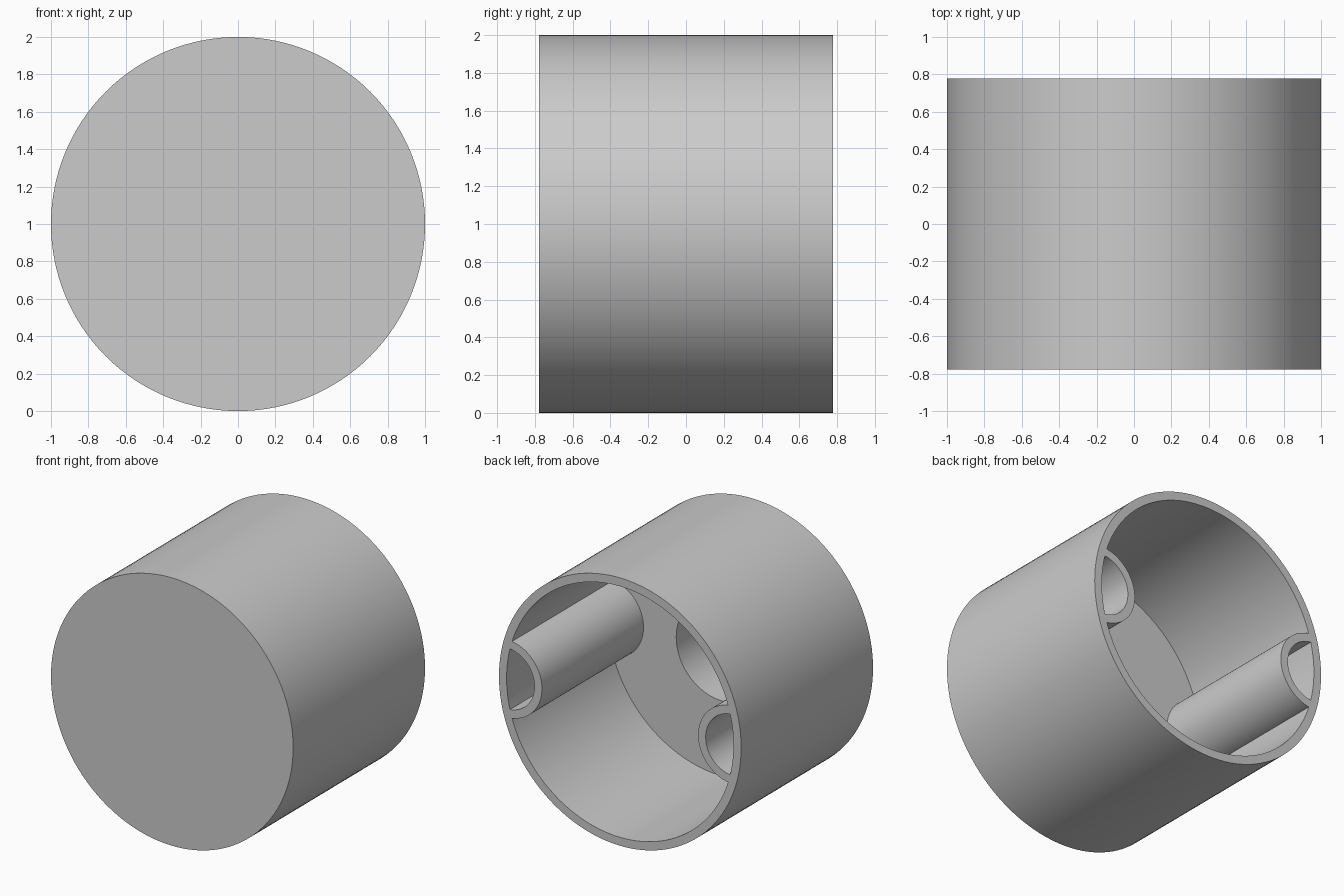
import bpy
import math

if "Cube" in bpy.data.objects:
    bpy.data.objects.remove(bpy.data.objects["Cube"], do_unlink=True)

HALF = 0.778        # half the length along y
FLOOR = -0.42       # inner floor
INNER = 0.937       # inner radius of the wall
BOSS_X = 0.935      # side sleeve axis
BOSS_R, BORE_R = 0.29, 0.228


def cylinder(name, radius, y0, y1, x=0.0, sides=128):
    """Cylinder lying along y, centred at height 1."""
    bpy.ops.mesh.primitive_cylinder_add(
        vertices=sides, radius=radius, depth=y1 - y0,
        location=(x, (y0 + y1) / 2, 1), rotation=(math.pi / 2, 0, 0))
    obj = bpy.context.object
    obj.name = name
    bpy.ops.object.transform_apply(location=True, rotation=True, scale=True)
    return obj


def combine(target, tool, operation):
    """Apply a boolean to target and discard the tool."""
    tool.hide_render = True
    bpy.context.view_layer.objects.active = target
    mod = target.modifiers.new(operation.title(), "BOOLEAN")
    mod.operation = operation
    mod.solver = "EXACT"
    mod.object = tool
    bpy.ops.object.modifier_apply(modifier=mod.name)
    bpy.data.objects.remove(tool, do_unlink=True)


# Solid drum
cup = cylinder("hollow_drum", 1.0, -HALF, HALF)

# Main cavity, leaving the two side sleeves standing
cavity = cylinder("cavity_cutter", INNER, FLOOR, 1.0)
for side in (-1, 1):
    combine(cavity, cylinder("sleeve_cutter", BOSS_R, -0.7, 1.2, side * BOSS_X, 96), "DIFFERENCE")
combine(cup, cavity, "DIFFERENCE")

# Sleeve bores, bounded by the inside of the wall
for side in (-1, 1):
    bore = cylinder("bore_cutter", BORE_R, -0.7, 1.2, side * BOSS_X, 96)
    combine(bore, cylinder("bore_limit", INNER, FLOOR, 1.0), "INTERSECT")
    combine(cup, bore, "DIFFERENCE")

# Blind recess in the middle of the floor
combine(cup, cylinder("recess_cutter", 0.375, -HALF + 0.063, 0.0, sides=96), "DIFFERENCE")

# Single grey finish
grey = bpy.data.materials.new("light_grey")
grey.use_nodes = True
colour = (0.6, 0.6, 0.6, 1)
grey.diffuse_color = colour
grey.node_tree.nodes["Principled BSDF"].inputs["Base Color"].default_value = colour
cup.data.materials.clear()
cup.data.materials.append(grey)

bpy.ops.object.select_all(action="DESELECT")
cup.select_set(True)
bpy.context.view_layer.objects.active = cup
bpy.ops.object.shade_smooth_by_angle(angle=math.radians(30))
